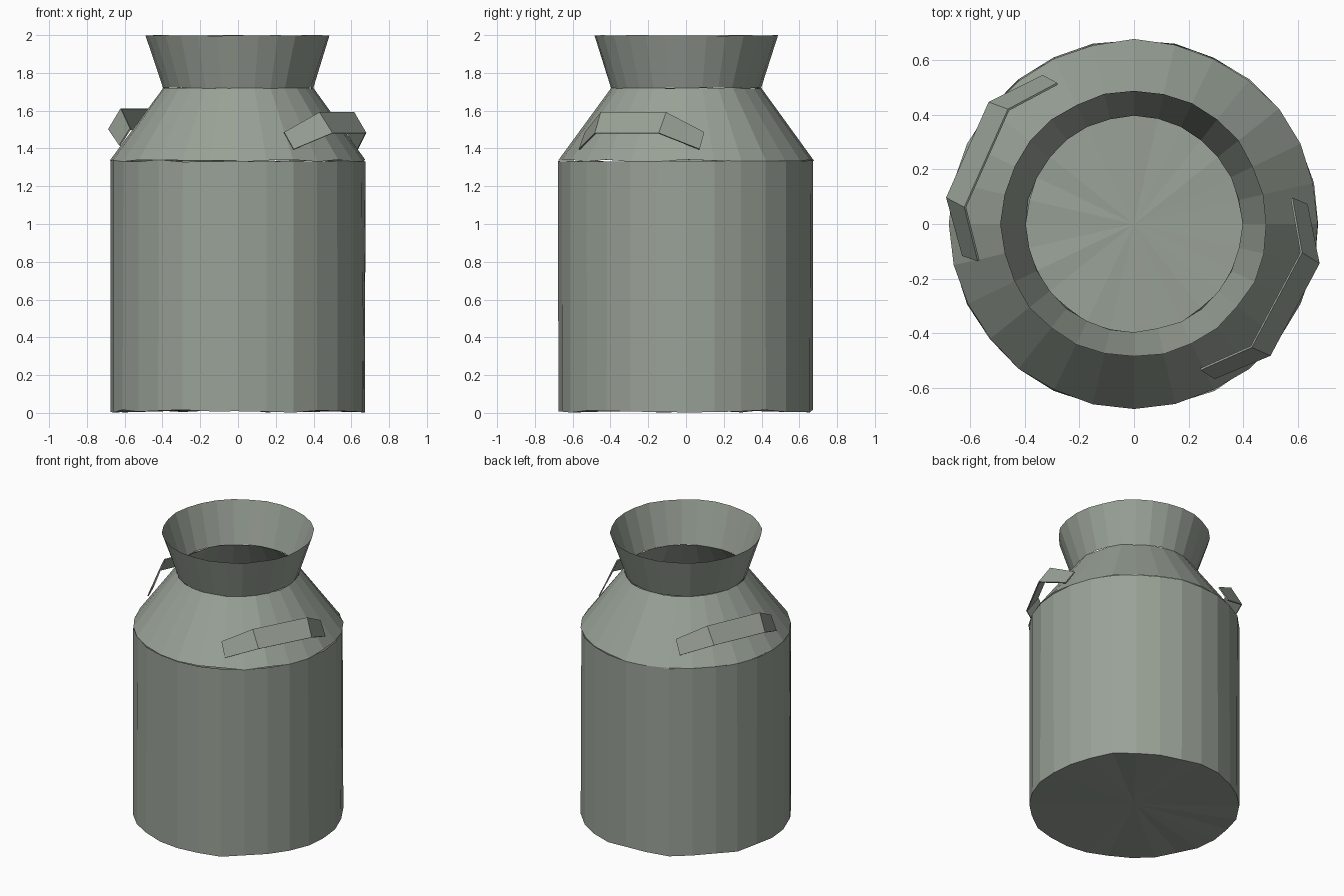
import bpy, bmesh, math, random
from mathutils import Matrix, Vector

random.seed(4)
SIDES = 28

old = bpy.data.objects.get("Cube")
if old:
    bpy.data.objects.remove(old, do_unlink=True)

# One dull grey-green metal
metal = bpy.data.materials.new("grey_green_metal")
metal.use_nodes = True
colour = (0.32, 0.36, 0.31, 1)
metal.diffuse_color = colour
bsdf = metal.node_tree.nodes["Principled BSDF"]
bsdf.inputs["Base Color"].default_value = colour
bsdf.inputs["Roughness"].default_value = 0.7


def finish(bm, name):
    mesh = bpy.data.meshes.new(name)
    bm.to_mesh(mesh)
    bm.free()
    mesh.materials.append(metal)
    obj = bpy.data.objects.new(name, mesh)
    bpy.context.collection.objects.link(obj)
    return obj


def ring(bm, radius, z, wobble):
    """A circle of vertices whose height varies a little, as in beaten metal."""
    verts = []
    for i in range(SIDES):
        a = math.tau * i / SIDES
        r = radius + random.uniform(-0.004, 0.004)
        verts.append(bm.verts.new((r * math.cos(a), r * math.sin(a),
                                   z + random.uniform(-wobble, wobble))))
    return verts


def shell(name, profile, floor=False):
    """Open faceted wall through (radius, height, wobble) rings."""
    bm = bmesh.new()
    rings = [ring(bm, *p) for p in profile]
    for low, high in zip(rings, rings[1:]):
        for i in range(SIDES):
            j = (i + 1) % SIDES
            bm.faces.new((low[i], low[j], high[j], high[i]))
    if floor:
        hub = bm.verts.new((0, 0, 0.02))
        for i in range(SIDES):
            bm.faces.new((hub, rings[0][(i + 1) % SIDES], rings[0][i]))
    return finish(bm, name)


def handle(name, angle, lift):
    """Bent strap lying along the shoulder: (along, out, height) per edge."""
    half = [((0.355, 0.465, 1.485), (0.36, 0.525, 1.395)),
            ((0.195, 0.59, 1.59), (0.19, 0.665, 1.48))]
    path = half + [[(-t, n, z) for t, n, z in pair] for pair in reversed(half)]
    turn = Matrix.Rotation(math.radians(angle), 3, 'Z')
    bm = bmesh.new()
    rows = [[bm.verts.new(turn @ Vector((n, t, z + lift))) for t, n, z in pair]
            for pair in path]
    for (a, b), (c, d) in zip(rows, rows[1:]):
        bm.faces.new((a, c, d, b))
    bmesh.ops.recalc_face_normals(bm, faces=bm.faces)
    obj = finish(bm, name)
    mod = obj.modifiers.new("thickness", 'SOLIDIFY')
    mod.thickness = 0.008
    mod.offset = 0
    return obj


# Body with its floor, sloping shoulder and flared neck
shell("can_body", [(0.675, 0.01, 0.009), (0.675, 1.335, 0.006)], floor=True)
shell("shoulder", [(0.675, 1.335, 0.006), (0.395, 1.72, 0.003)])
shell("flared_neck", [(0.395, 1.72, 0.003), (0.487, 1.998, 0.002)])

# Carrying straps on opposite sides
handle("left_handle", -28, 0)
handle("right_handle", 156, 0.02)
